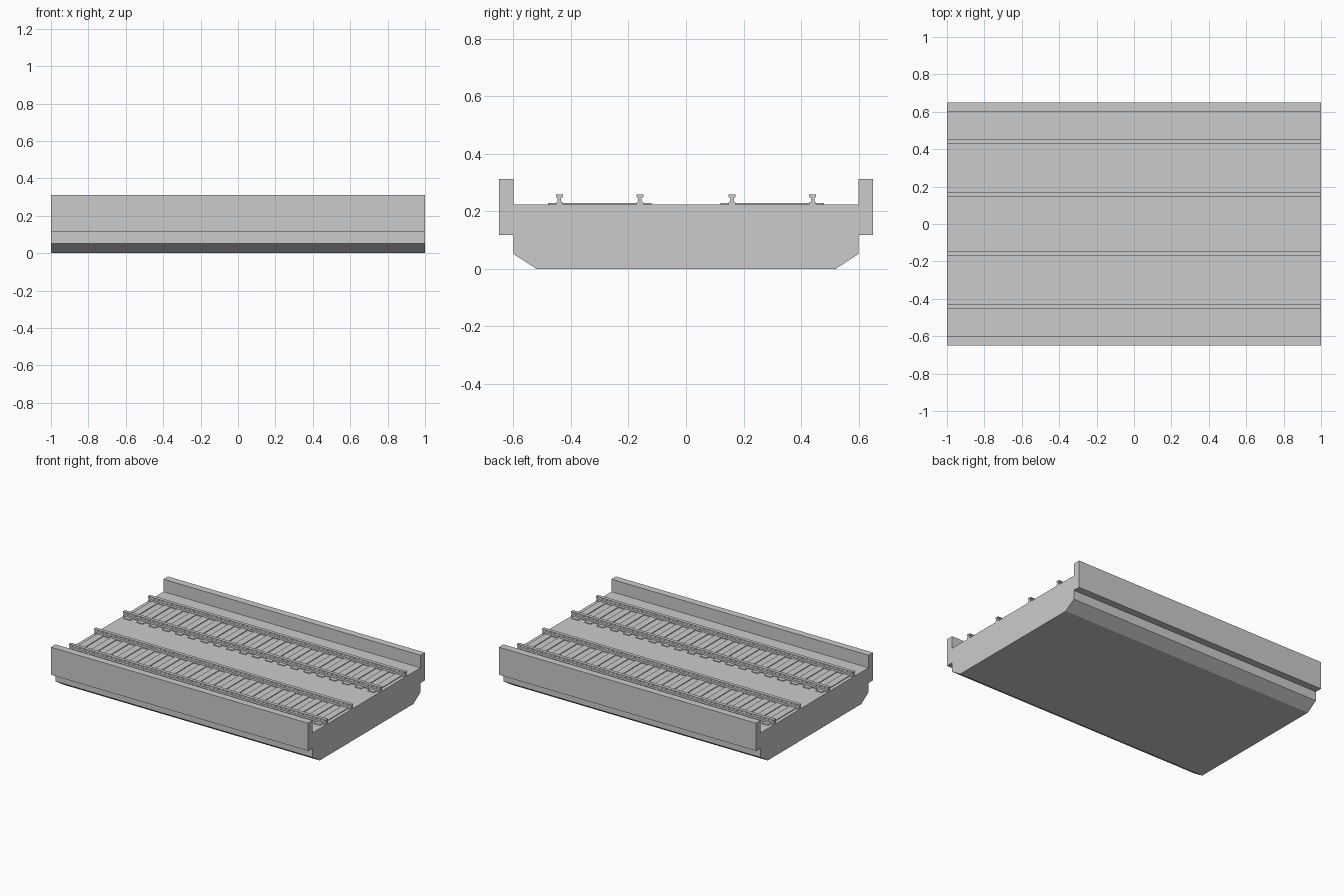
import bpy, bmesh

if "Cube" in bpy.data.objects:
    bpy.data.objects.remove(bpy.data.objects["Cube"])

L = 2.0          # length along x
DECK_Z = 0.224   # top of the deck


def extrude_x(name, profile, x0=-L / 2, x1=L / 2, copies=((0, 0),)):
    """Extrude a (y, z) profile along x; copies are (x, y) offsets in one object."""
    bm = bmesh.new()
    for dx, dy in copies:
        a = [bm.verts.new((x0 + dx, y + dy, z)) for y, z in profile]
        b = [bm.verts.new((x1 + dx, y + dy, z)) for y, z in profile]
        n = len(profile)
        bm.faces.new(a)
        bm.faces.new(b)
        for i in range(n):
            j = (i + 1) % n
            bm.faces.new((a[i], a[j], b[j], b[i]))
    bmesh.ops.recalc_face_normals(bm, faces=bm.faces)
    mesh = bpy.data.meshes.new(name)
    bm.to_mesh(mesh)
    bm.free()
    obj = bpy.data.objects.new(name, mesh)
    bpy.context.collection.objects.link(obj)
    return obj


def rect(y0, y1, z0, z1):
    return [(y0, z0), (y1, z0), (y1, z1), (y0, z1)]


def mirrored(half):
    """Close a right-half profile with its mirror image."""
    return half + [(-y, z) for y, z in reversed(half)]


# Bridge deck with chamfered lower edges
extrude_x("bridge_deck", mirrored([(0.52, 0), (0.60, 0.052), (0.60, DECK_Z)]))

# Side parapets overhanging the deck
for side, s in (("front", -1), ("back", 1)):
    extrude_x(f"{side}_parapet", rect(*sorted((s * 0.60, s * 0.65)), 0.117, 0.312))

# Rail cross-section: foot, web, head
rail = mirrored([(0.012, DECK_Z), (0.012, 0.230), (0.006, 0.235), (0.006, 0.246),
                 (0.012, 0.250), (0.012, 0.258)])

# Two tracks, each with a pair of rails and a row of sleepers
COUNT = 20
step = L / COUNT
for side, yc in (("front", -0.30), ("back", 0.30)):
    extrude_x(f"{side}_track_rails", rail, copies=[(0, yc - 0.14), (0, yc + 0.14)])
    extrude_x(f"{side}_track_sleepers", rect(-0.18, 0.18, DECK_Z - 0.004, 0.229),
              -0.025, 0.025,
              [(-L / 2 + step * (i + 0.5), yc) for i in range(COUNT)])
